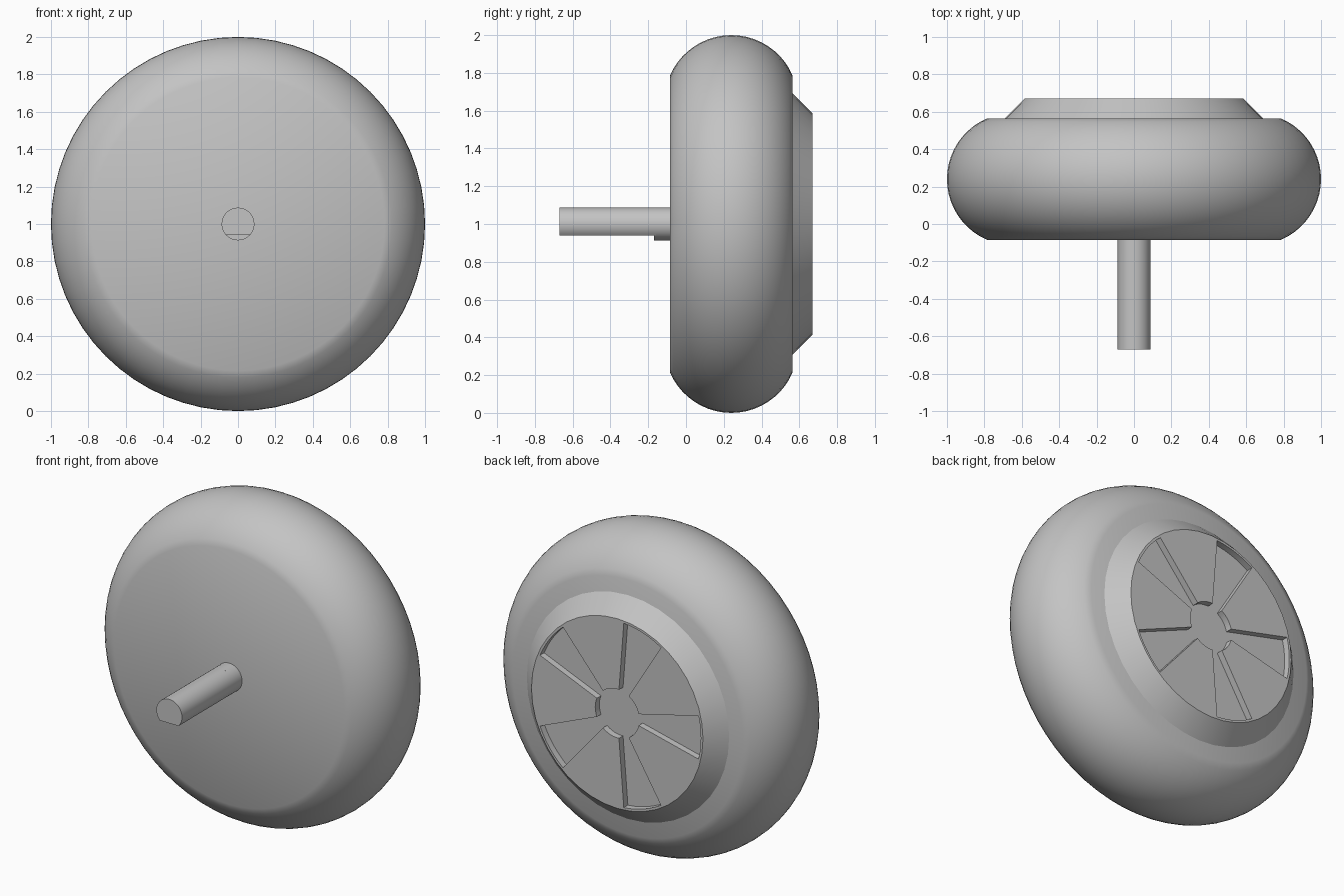
import bpy, bmesh
from math import sin, cos, pi, radians, asin

cube = bpy.data.objects.get("Cube")
if cube:
    bpy.data.objects.remove(cube)

grey = bpy.data.materials.new("plain grey")
grey.use_nodes = True
grey.diffuse_color = (0.55, 0.55, 0.55, 1)
grey.node_tree.nodes["Principled BSDF"].inputs["Base Color"].default_value = (0.55, 0.55, 0.55, 1)

AXIS_Z = 1.0


def finish(name, bm):
    bmesh.ops.recalc_face_normals(bm, faces=bm.faces)
    mesh = bpy.data.meshes.new(name)
    bm.to_mesh(mesh)
    bm.free()
    mesh.materials.append(grey)
    obj = bpy.data.objects.new(name, mesh)
    bpy.context.collection.objects.link(obj)
    return obj


def activate(obj):
    bpy.ops.object.select_all(action='DESELECT')
    obj.select_set(True)
    bpy.context.view_layer.objects.active = obj


def smooth(obj):
    activate(obj)
    bpy.ops.object.shade_smooth_by_angle(angle=radians(30))


def loft(name, rings):
    """Skin equal-length rings of (x, z) points at given y, capping both ends."""
    bm = bmesh.new()
    loops = [[bm.verts.new((x, y, AXIS_Z + z)) for x, z in pts] for y, pts in rings]
    for a, b in zip(loops, loops[1:]):
        for i in range(len(a)):
            j = (i + 1) % len(a)
            bm.faces.new((a[i], a[j], b[j], b[i]))
    bm.faces.new(loops[0])
    bm.faces.new(loops[-1])
    return finish(name, bm)


def circle(r, n, floor=-9):
    pts = [(r * cos(2 * pi * i / n), r * sin(2 * pi * i / n)) for i in range(n)]
    return [(x, max(z, floor)) for x, z in pts]


# Tyre: flat sides joined by a round tread
mid, half, tube, core = 0.24, 0.325, 0.353, 0.647
reach = asin(half / tube)
tread = []
for i in range(21):
    a = -reach + 2 * reach * i / 20
    tread.append((mid + tube * sin(a), circle(core + tube * cos(a), 64)))
smooth(loft("tyre", tread))

# Hub cap: bevelled disc with a sunken centre and five sunken slots
hub = loft("hub_cap", [(0.5, circle(0.69, 40)), (0.565, circle(0.69, 40)),
                       (0.67, circle(0.585, 40))])

slot_half = radians(13.5)
outline = []
for k in range(5):
    a = pi + k * 2 * pi / 5
    gap = 2 * pi / 5 - 2 * slot_half
    outline += [(0.57, a - slot_half + 2 * slot_half * i / 6) for i in range(7)]
    outline += [(0.15, a + slot_half + gap * i / 6) for i in range(7)]
star = [(r * cos(a), r * sin(a)) for r, a in outline]
cutter = loft("slot_cutter", [(0.63, star), (0.75, star)])
cutter.hide_render = True

cut = hub.modifiers.new("slots", 'BOOLEAN')
cut.operation = 'DIFFERENCE'
cut.solver = 'EXACT'
cut.object = cutter
activate(hub)
bpy.ops.object.modifier_apply(modifier=cut.name)
bpy.data.objects.remove(cutter)
smooth(hub)

# Axle: round collar at the wheel, then a D-shaped shaft
smooth(loft("axle_collar", [(-0.17, circle(0.0875, 32)), (-0.05, circle(0.0875, 32))]))


def d_section(r, flat, n=28):
    start = asin(flat / r)
    sweep = pi - 2 * start
    return [(r * cos(start + sweep * i / n), r * sin(start + sweep * i / n))
            for i in range(n + 1)]


shaft = d_section(0.0875, -0.06)
smooth(loft("axle_shaft", [(-0.67, shaft), (-0.16, shaft)]))
